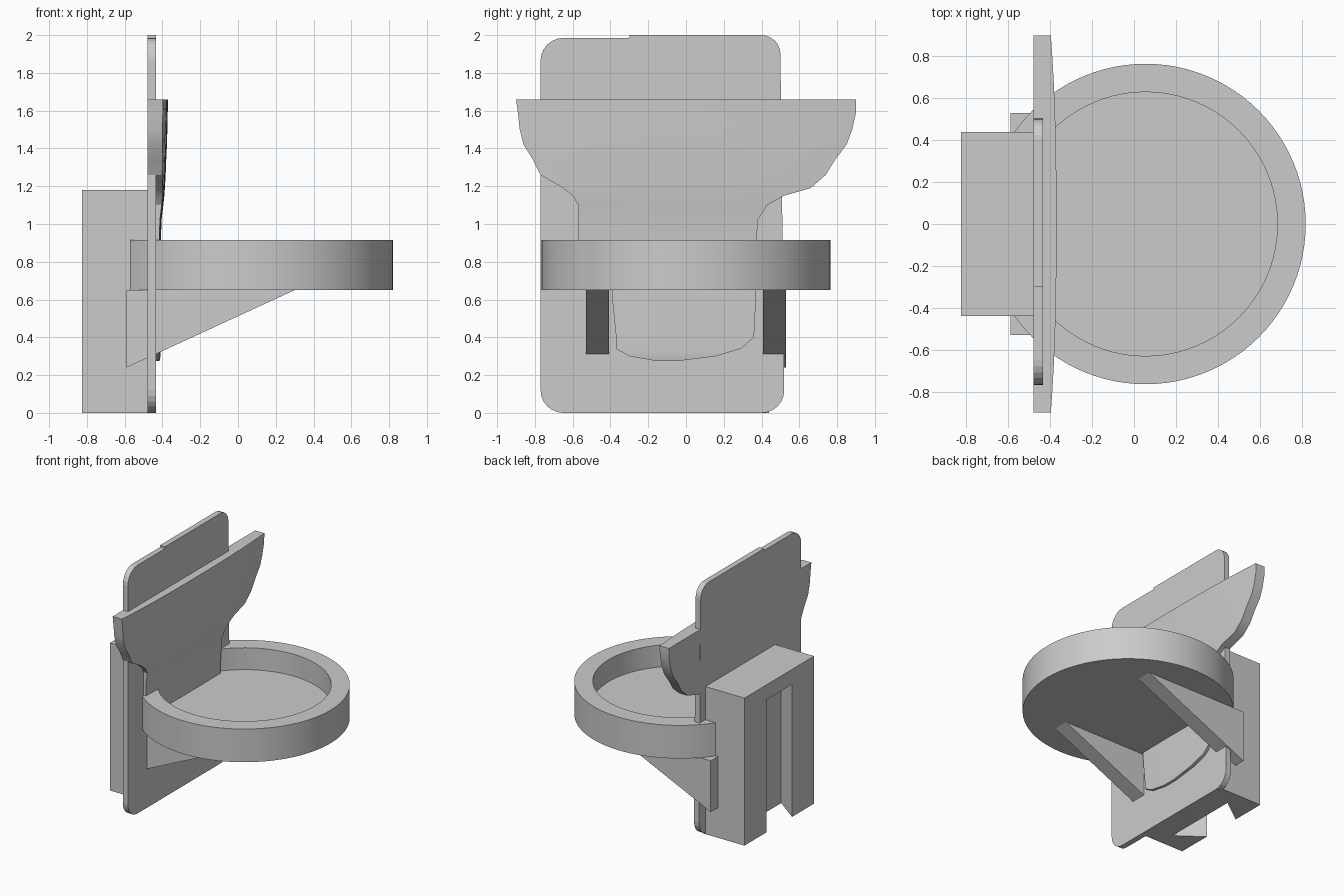
import bpy, bmesh, math
from mathutils import Vector

cube = bpy.data.objects.get("Cube")
if cube:
    bpy.data.objects.remove(cube)

grey = bpy.data.materials.new("plain_grey")
grey.use_nodes = True
colour = (0.6, 0.6, 0.6, 1)
grey.diffuse_color = colour
grey.node_tree.nodes["Principled BSDF"].inputs["Base Color"].default_value = colour


def finish(name, bm, smooth=False):
    """Turn a bmesh into a named grey object."""
    bmesh.ops.recalc_face_normals(bm, faces=bm.faces)
    mesh = bpy.data.meshes.new(name)
    bm.to_mesh(mesh)
    bm.free()
    mesh.materials.append(grey)
    obj = bpy.data.objects.new(name, mesh)
    bpy.context.collection.objects.link(obj)
    bpy.ops.object.select_all(action="DESELECT")
    obj.select_set(True)
    bpy.context.view_layer.objects.active = obj
    if smooth:
        bpy.ops.object.shade_smooth_by_angle(angle=math.radians(30))
    return obj


def prism(name, outline, axis, low, high):
    """Extrude a flat outline along the axis from low to high."""
    def place(point, depth):
        coords = list(point)
        coords.insert("xyz".index(axis), depth)
        return coords

    bm = bmesh.new()
    face = bm.faces.new([bm.verts.new(place(p, low)) for p in outline])
    result = bmesh.ops.extrude_face_region(bm, geom=[face])
    shift = Vector(place((0, 0), high - low))
    moved = [v for v in result["geom"] if isinstance(v, bmesh.types.BMVert)]
    bmesh.ops.translate(bm, verts=moved, vec=shift)
    return finish(name, bm)


def corner(cy, cz, radius, start):
    """Quarter-circle points for a rounded corner."""
    angles = [math.radians(start + 90 * i / 6) for i in range(7)]
    return [(cy + radius * math.cos(a), cz + radius * math.sin(a)) for a in angles]


# Upright back plate with rounded corners and a slight step along its top
outline = (corner(0.4, 1.9, 0.1, 0) + [(-0.3, 2), (-0.3, 1.985)]
           + corner(-0.65, 1.865, 0.12, 90)
           + corner(-0.65, 0.12, 0.12, 180) + corner(0.4, 0.12, 0.12, 270))
prism("back_plate", outline, "x", -0.48, -0.435)

# Flared relief panel: height, right edge, left edge, front depth at the middle
rows = [
    (0.275, -0.16, -0.04, -0.415), (0.3, -0.3, 0.16, -0.41), (0.34, -0.37, 0.29, -0.41),
    (0.4, -0.37, 0.36, -0.41), (0.6, -0.39, 0.37, -0.41), (0.8, -0.4, 0.37, -0.41),
    (0.83, -0.57, 0.37, -0.41), (1.02, -0.57, 0.38, -0.405), (1.1, -0.57, 0.43, -0.395),
    (1.15, -0.6, 0.52, -0.39), (1.19, -0.65, 0.66, -0.387), (1.26, -0.77, 0.74, -0.383),
    (1.34, -0.81, 0.79, -0.38), (1.42, -0.86, 0.85, -0.376), (1.5, -0.88, 0.88, -0.374),
    (1.59, -0.89, 0.9, -0.372), (1.66, -0.9, 0.9, -0.37),
]
columns = 16
bm = bmesh.new()
front, back = [], []
for z, y_min, y_max, depth in rows:
    ys = [y_min + (y_max - y_min) * i / columns for i in range(columns + 1)]
    front.append([bm.verts.new((depth - 0.035 * abs(y) ** 2.5, y, z)) for y in ys])
    back.append([bm.verts.new((-0.479, y, z)) for y in ys])
for grid in (front, back):
    for a, b in zip(grid, grid[1:]):
        for i in range(columns):
            bm.faces.new((a[i], a[i + 1], b[i + 1], b[i]))
rims = [(front[0], back[0]), (front[-1], back[-1])]
for side in (0, -1):
    rims.append(([r[side] for r in front], [r[side] for r in back]))
for a, b in rims:
    for i in range(len(a) - 1):
        bm.faces.new((a[i], a[i + 1], b[i + 1], b[i]))
finish("flared_panel", bm, smooth=True)

# Round tray: spun profile, trimmed flat behind the plate
bm = bmesh.new()
profile = [(0, 0.65), (0.765, 0.65), (0.765, 0.915), (0.63, 0.915), (0.63, 0.74), (0, 0.74)]
verts = [bm.verts.new((r, 0, z)) for r, z in profile]
edges = [bm.edges.new(pair) for pair in zip(verts, verts[1:])]
bmesh.ops.spin(bm, geom=verts + edges, axis=(0, 0, 1), cent=(0, 0, 0),
               angle=math.tau, steps=96, use_duplicate=False)
bmesh.ops.remove_doubles(bm, verts=bm.verts, dist=0.0005)
bmesh.ops.translate(bm, verts=bm.verts, vec=(0.055, 0, 0))
bmesh.ops.bisect_plane(bm, geom=bm.verts[:] + bm.edges[:] + bm.faces[:],
                       plane_co=(-0.57, 0, 0), plane_no=(-1, 0, 0), clear_outer=True)
bmesh.ops.holes_fill(bm, edges=[e for e in bm.edges if e.is_boundary])
finish("round_tray", bm, smooth=True)

# Triangular brackets under the tray
triangle = [(-0.59, 0.65), (-0.59, 0.24), (0.3, 0.65)]
for name, low in (("right_bracket", -0.53), ("left_bracket", 0.408)):
    prism(name, triangle, "y", low, low + 0.122)

# Rear mounting block with a dovetail slot open at the bottom
block = prism("mounting_block",
              [(-0.825, -0.44), (-0.46, -0.44), (-0.46, 0.44), (-0.825, 0.44)],
              "z", 0, 1.18)
slot = prism("slot_cutter",
             [(-0.845, -0.148), (-0.625, -0.31), (-0.625, 0.31), (-0.845, 0.148)],
             "z", -0.1, 1.06)
slot.hide_render = True
cut = block.modifiers.new("dovetail_slot", "BOOLEAN")
cut.operation = "DIFFERENCE"
cut.solver = "EXACT"
cut.object = slot
bpy.context.view_layer.objects.active = block
bpy.ops.object.modifier_apply(modifier=cut.name)
bpy.data.objects.remove(slot)
